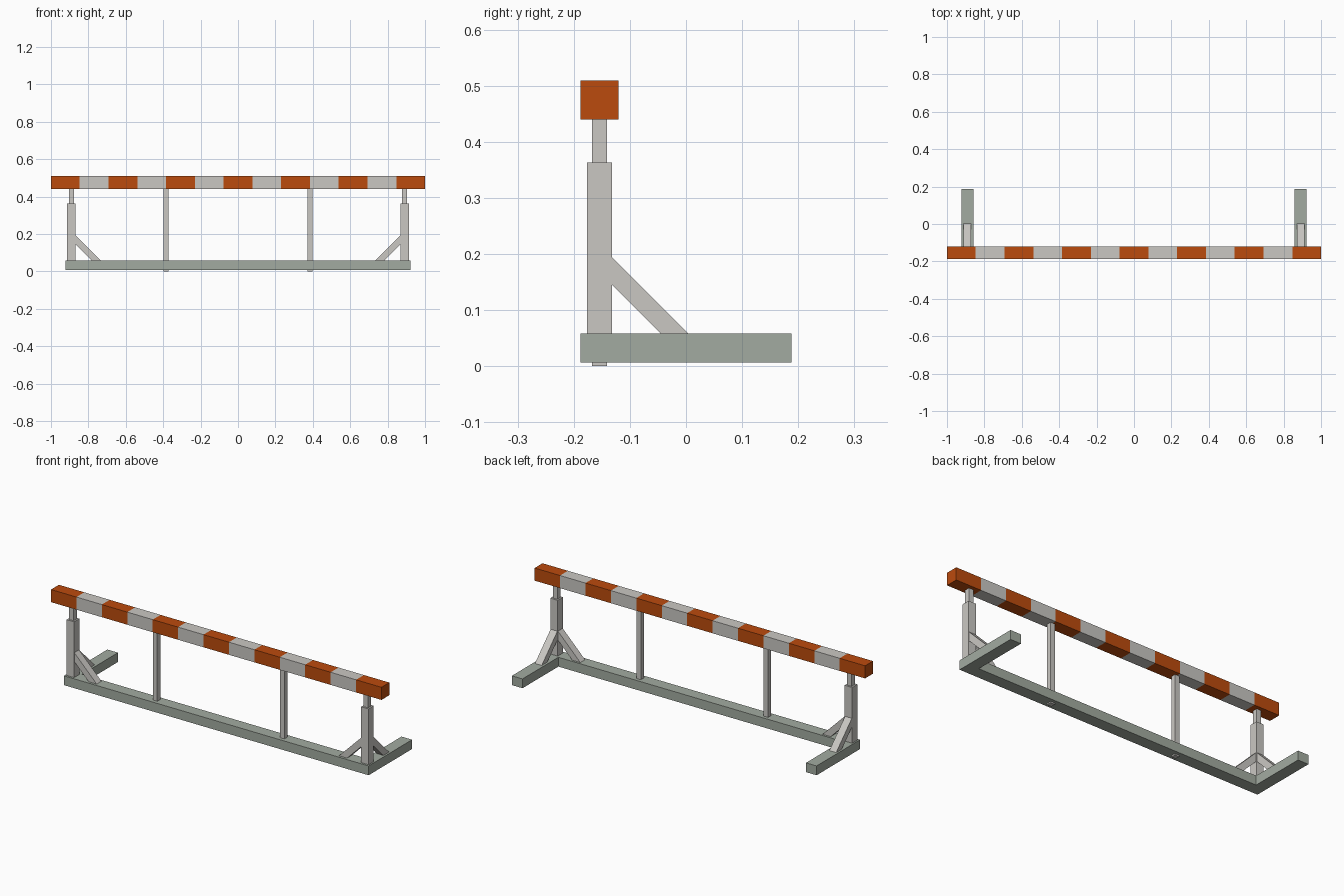
import bpy
import bmesh
from mathutils import Vector

if "Cube" in bpy.data.objects:
    bpy.data.objects.remove(bpy.data.objects["Cube"])


def material(name, rgb):
    m = bpy.data.materials.new(name)
    m.diffuse_color = (*rgb, 1)
    m.use_nodes = True
    m.node_tree.nodes["Principled BSDF"].inputs["Base Color"].default_value = m.diffuse_color
    return m


ORANGE = material("warning orange", (0.50, 0.070, 0.004))
PALE = material("pale grey", (0.59, 0.575, 0.545))
GREEN = material("green grey", (0.365, 0.41, 0.355))


def finish(name, bm, *mats):
    bmesh.ops.recalc_face_normals(bm, faces=bm.faces)
    me = bpy.data.meshes.new(name)
    bm.to_mesh(me)
    bm.free()
    for m in mats:
        me.materials.append(m)
    ob = bpy.data.objects.new(name, me)
    bpy.context.collection.objects.link(ob)
    return ob


def prism(name, points, sweep, mat):
    """Extrude a flat outline along the sweep vector."""
    bm = bmesh.new()
    face = bm.faces.new([bm.verts.new(p) for p in points])
    out = bmesh.ops.extrude_face_region(bm, geom=[face], use_keep_orig=True)
    verts = [g for g in out["geom"] if isinstance(g, bmesh.types.BMVert)]
    bmesh.ops.translate(bm, verts=verts, vec=Vector(sweep))
    return finish(name, bm, mat)


def post(name, x, y, width, z0, z1):
    h = width / 2
    pts = [(x - h, y - h, z0), (x + h, y - h, z0), (x + h, y + h, z0), (x - h, y + h, z0)]
    return prism(name, pts, (0, 0, z1 - z0), PALE)


POST_Y = -0.154
BASE_TOP = 0.058

# striped top rail: 13 equal bands
bm = bmesh.new()
bmesh.ops.create_cube(bm, size=1)
for v in bm.verts:
    v.co = (v.co.x * 2, v.co.y * 0.068 + POST_Y, v.co.z * 0.069 + 0.4745)
for i in range(1, 13):
    bmesh.ops.bisect_plane(bm, geom=bm.verts[:] + bm.edges[:] + bm.faces[:],
                           plane_co=(-1 + i * 2 / 13, 0, 0), plane_no=(1, 0, 0))
for f in bm.faces:
    x = max(-0.999, min(0.999, f.calc_center_median().x))
    f.material_index = int((x + 1) * 6.5) % 2
finish("striped_top_rail", bm, ORANGE, PALE)

# U-shaped base frame
X, I = 0.922, 0.858
prism("base_frame", [(x, y, 0.007) for x, y in (
    (-X, -0.188), (X, -0.188), (X, 0.188), (I, 0.188),
    (I, -0.122), (-I, -0.122), (-I, 0.188), (-X, 0.188))], (0, 0, BASE_TOP - 0.007), GREEN)

for s, side in ((-1, "left"), (1, "right")):
    # telescoping end post and thin middle post
    cx = s * 0.891
    post(side + "_end_post", cx, POST_Y, 0.045, BASE_TOP, 0.363)
    post(side + "_end_post_inner", cx, POST_Y, 0.027, 0.363, 0.44)
    post(side + "_middle_post", s * 0.385, POST_Y, 0.027, 0.0, 0.44)

    # 45 degree braces: offset from post face, height
    outline = [(0, 0.145), (0.087, BASE_TOP), (0.136, BASE_TOP), (0, 0.194)]
    w = 0.041
    prism(side + "_back_brace", [(cx - w / 2, -0.132 + d, z) for d, z in outline],
          (w, 0, 0), PALE)
    prism(side + "_inner_brace", [(s * (0.869 - d), POST_Y - w / 2, z) for d, z in outline],
          (0, w, 0), PALE)
